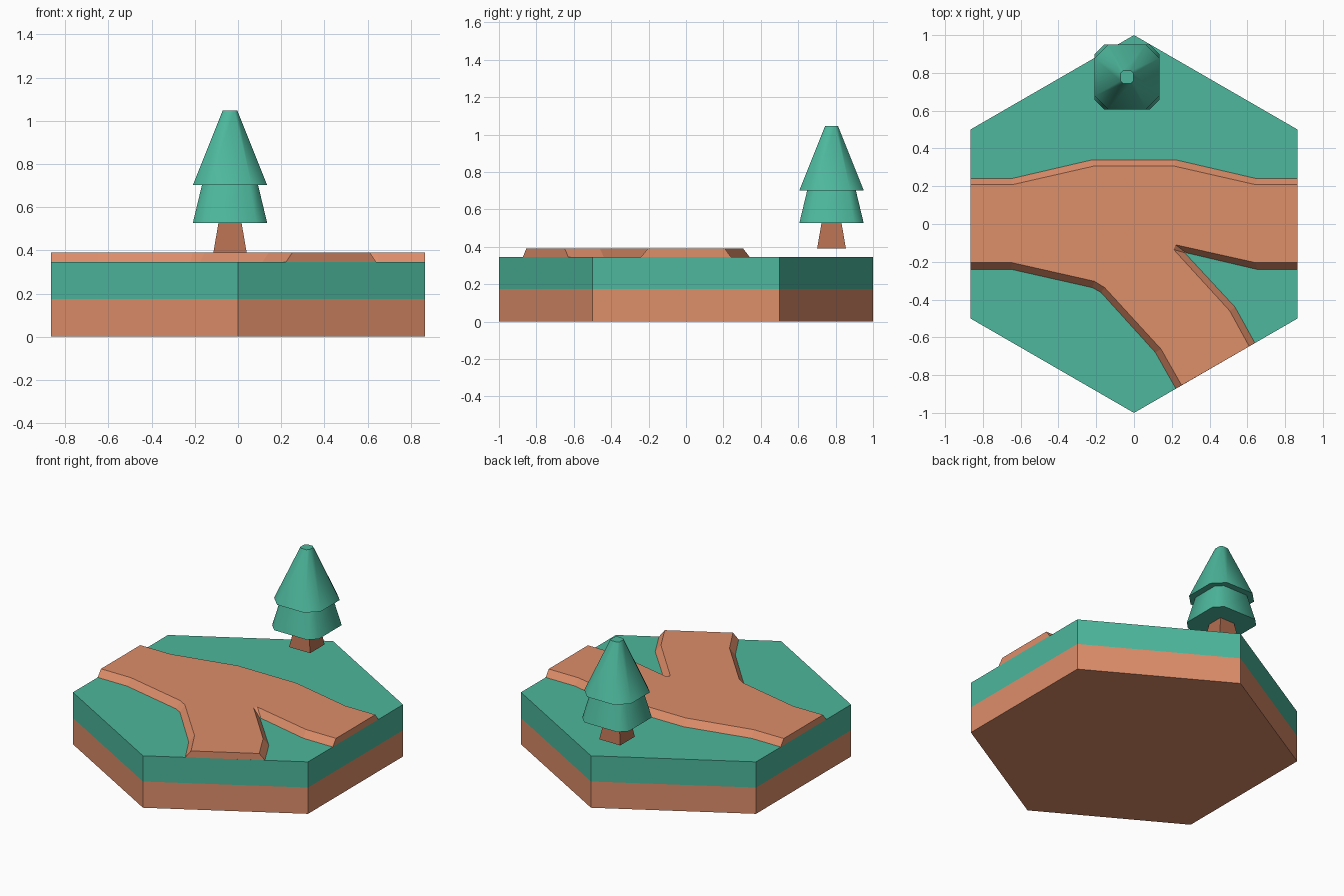
import bpy, bmesh, math

if "Cube" in bpy.data.objects:
    bpy.data.objects.remove(bpy.data.objects["Cube"])


def material(name, rgb):
    m = bpy.data.materials.new(name)
    lin = [((c / 255 + 0.055) / 1.055) ** 2.4 for c in rgb]
    m.diffuse_color = (*lin, 1)
    m.use_nodes = True
    m.node_tree.nodes["Principled BSDF"].inputs["Base Color"].default_value = m.diffuse_color
    return m


GREEN = material("leaf green", (77, 183, 156))
DIRT = material("dirt orange", (222, 142, 106))
BARK = material("bark brown", (180, 110, 81))


def loft(name, rings, mat, bottom=True, top=True, smooth=None):
    """Skin a stack of (outline, z) rings, with optional end caps."""
    bm = bmesh.new()
    loops = [[bm.verts.new((x, y, z)) for x, y in pts] for pts, z in rings]
    n = len(loops[0])
    for a, b in zip(loops, loops[1:]):
        for i in range(n):
            j = (i + 1) % n
            bm.faces.new((a[i], a[j], b[j], b[i]))
    if bottom:
        bm.faces.new(loops[0][::-1])
    if top:
        bm.faces.new(loops[-1])
    me = bpy.data.meshes.new(name)
    bm.to_mesh(me)
    bm.free()
    me.materials.append(mat)
    ob = bpy.data.objects.new(name, me)
    bpy.context.collection.objects.link(ob)
    if smooth:
        bpy.ops.object.select_all(action='DESELECT')
        ob.select_set(True)
        bpy.context.view_layer.objects.active = ob
        bpy.ops.object.shade_smooth_by_angle(angle=math.radians(smooth))
    return ob


# Hexagonal tile: dirt below, grass above
hexagon = [(math.cos(math.radians(a)), math.sin(math.radians(a))) for a in range(30, 390, 60)]
MID, GRASS, PATH = 0.175, 0.346, 0.39
loft("dirt_base", [(hexagon, 0), (hexagon, MID)], DIRT, top=False)
loft("grass_layer", [(hexagon, MID), (hexagon, GRASS)], GREEN, bottom=False)

# Forked raised path with sloping banks (counter-clockwise outlines)
E = 0.866
foot = [(-E, -0.24), (-0.65, -0.24), (-0.22, -0.337), (-0.175, -0.362), (0.113, -0.68), (0.222, -0.872),
        (0.64, -0.63), (0.535, -0.44), (0.268, -0.152), (0.275, -0.152), (0.65, -0.24), (E, -0.24),
        (E, 0.24), (0.65, 0.24), (0.22, 0.34), (-0.22, 0.34), (-0.65, 0.24), (-E, 0.24)]
crest = [(-E, -0.205), (-0.645, -0.205), (-0.21, -0.303), (-0.155, -0.337), (0.143, -0.662), (0.252, -0.854),
         (0.61, -0.648), (0.507, -0.46), (0.21, -0.135), (0.22, -0.11), (0.645, -0.205), (E, -0.205),
         (E, 0.208), (0.645, 0.208), (0.215, 0.306), (-0.215, 0.306), (-0.645, 0.208), (-E, 0.208)]
loft("path", [(foot, GRASS), (crest, PATH)], DIRT, bottom=False)

# Tree: square trunk and two chamfered-square foliage tiers
TX, TY = -0.037, 0.778


def square(r):
    return [(TX + r * x, TY + r * y) for x, y in ((-1, -1), (1, -1), (1, 1), (-1, 1))]


def chamfered(r, f):
    h = r * f
    return [(TX + x, TY + y) for x, y in ((-h, -r), (h, -r), (r, -h), (r, h),
                                          (h, r), (-h, r), (-r, h), (-r, -h))]


loft("trunk", [(square(0.077), PATH), (square(0.053), 0.53)], BARK)
loft("lower_foliage", [(chamfered(0.172, 0.7), 0.527), (chamfered(0.13, 0.7), 0.702)], GREEN, smooth=60)
loft("upper_foliage", [(chamfered(0.172, 0.58), 0.702), (chamfered(0.034, 0.58), 1.047)], GREEN, smooth=60)
